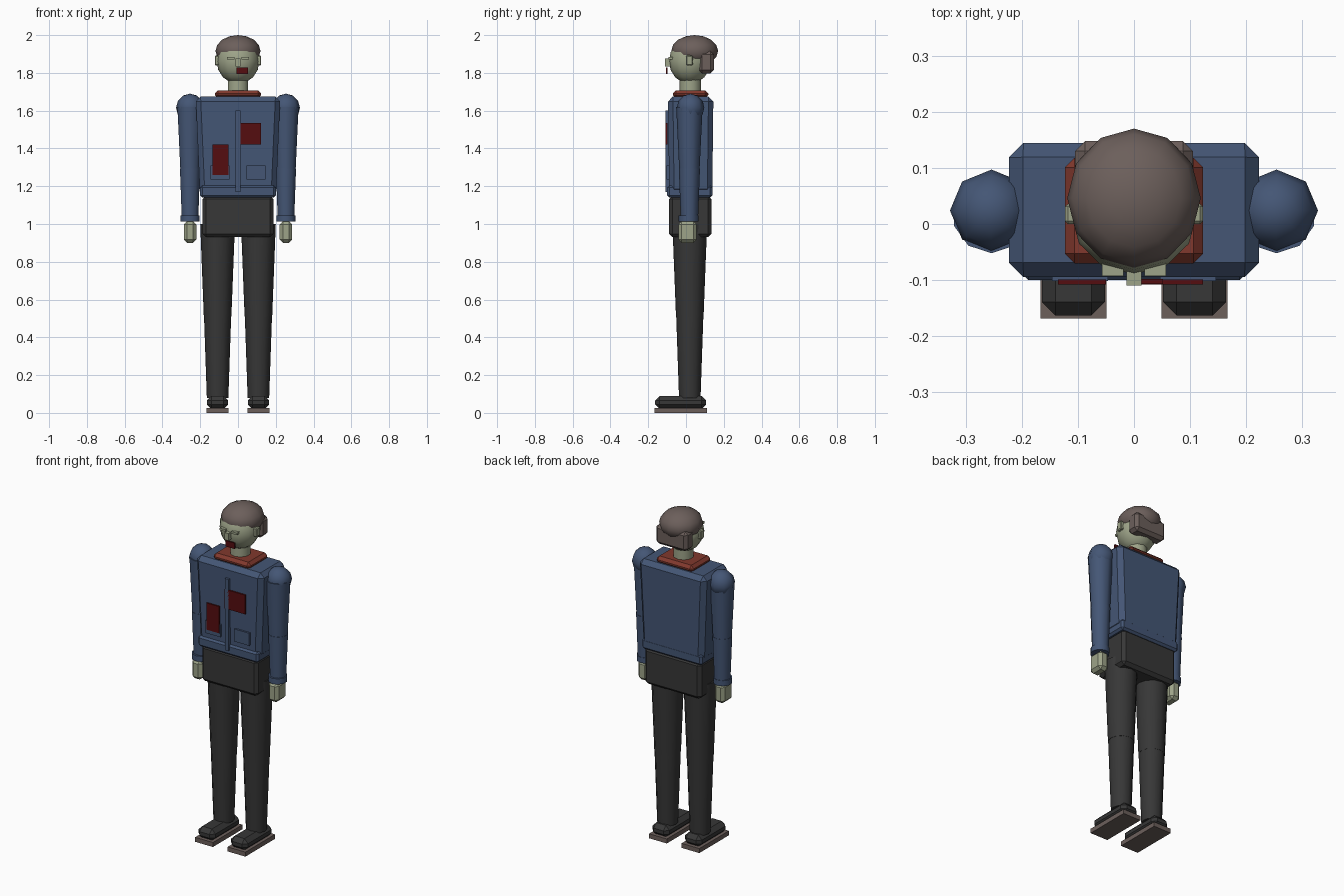
import bpy
import bmesh
from mathutils import Matrix, Vector

old = bpy.data.objects.get("Cube")
if old:
    bpy.data.objects.remove(old, do_unlink=True)


def material(name, rgb):
    m = bpy.data.materials.new(name)
    m.use_nodes = True
    m.diffuse_color = (*rgb, 1)
    bsdf = m.node_tree.nodes["Principled BSDF"]
    bsdf.inputs["Base Color"].default_value = (*rgb, 1)
    bsdf.inputs["Roughness"].default_value = 0.8
    return m


BLUE = material("jacket blue", (0.058, 0.093, 0.178))
DARK = material("trouser charcoal", (0.038, 0.038, 0.038))
SKIN = material("pale green skin", (0.34, 0.37, 0.25))
HAIR = material("brown hair", (0.15, 0.115, 0.105))
COLLAR = material("rust collar", (0.22, 0.04, 0.026))
RED = material("dark red", (0.09, 0.004, 0.005))


def finish(name, bm, mat):
    bmesh.ops.recalc_face_normals(bm, faces=bm.faces)
    mesh = bpy.data.meshes.new(name)
    bm.to_mesh(mesh)
    bm.free()
    mesh.materials.append(mat)
    obj = bpy.data.objects.new(name, mesh)
    bpy.context.collection.objects.link(obj)
    return obj


def box(name, mat, x, y, z, bevel=0.0, foot=1.0):
    """Box between limits; foot scales the lower end for a taper."""
    lim = (x, y, z)
    mid = Vector([(a + b) / 2 for a, b in lim])
    size = Vector([b - a for a, b in lim])
    bm = bmesh.new()
    bmesh.ops.create_cube(bm, size=1)
    for v in bm.verts:
        k = foot if v.co.z < 0 else 1
        v.co = Vector((v.co.x * size.x * k, v.co.y * size.y * (1 + k) / 2,
                       v.co.z * size.z)) + mid
    if bevel:
        bmesh.ops.bevel(bm, geom=bm.edges[:], offset=bevel, segments=1,
                        affect='EDGES')
    return finish(name, bm, mat)


def ball(name, mat, centre, radii, segs, rings):
    bm = bmesh.new()
    bmesh.ops.create_uvsphere(bm, u_segments=segs, v_segments=rings, radius=1)
    for v in bm.verts:
        v.co = Vector(c + r * a for c, r, a in zip(centre, radii, v.co))
    for f in bm.faces:
        f.smooth = True
    return finish(name, bm, mat)


def limb(name, mat, x, y, z0, z1, r0, r1, segs):
    """Upright tapered tube with flat caps."""
    bm = bmesh.new()
    bmesh.ops.create_cone(bm, cap_ends=True, segments=segs, radius1=r0,
                          radius2=r1, depth=z1 - z0,
                          matrix=Matrix.Translation((x, y, (z0 + z1) / 2)))
    for f in bm.faces:
        f.smooth = len(f.verts) == 4
    return finish(name, bm, mat)


def around(c, half):
    return (c - half, c + half)


# Torso
box("jacket", BLUE, (-.224, .224), (-.095, .145), (1.16, 1.675), .026, .9)
box("jacket_hem", BLUE, (-.2, .2), (-.1, .14), (1.14, 1.205), .012)
box("hips", DARK, (-.187, .187), (-.09, .135), (.93, 1.15), .018)
box("collar", COLLAR, (-.123, .123), (-.07, .118), (1.665, 1.708), .017)
box("zip", BLUE, (-.012, .012), (-.108, -.08), (1.17, 1.6))

# Torn patches on the jacket
box("chest_patch", RED, (-.013, .123), (-.108, -.099), (1.42, 1.535))
box("belly_patch", RED, (-.135, -.05), (-.108, -.099), (1.26, 1.42))

# Head
limb("neck", SKIN, 0, .023, 1.69, 1.8, .057, .057, 10)
ball("head", SKIN, (0, .02, 1.862), (.113, .11, .12), 12, 8)
ball("hair_cap", HAIR, (0, .046, 1.916), (.119, .124, .084), 12, 8)
box("back_hair", HAIR, (-.105, .105), (.068, .148), (1.798, 1.915), .018)
box("nose", SKIN, (-.013, .013), (-.11, -.075), (1.833, 1.876))
box("mouth", RED, (-.008, .052), (-.107, -.098), (1.793, 1.828))

# Paired parts
for side, s in (("left", 1), ("right", -1)):
    ax, lx, ay, ly = s * .254, s * .108, .018, .02
    box(side + "_eye", SKIN, around(s * .038, .019), (-.093, -.06), (1.872, 1.885))
    box(side + "_ear", SKIN, around(s * .111, .012), (0, .036), (1.84, 1.892), .005)
    box(side + "_pocket", BLUE, around(s * .096, .05), (-.102, -.085), (1.235, 1.31))

    ball(side + "_shoulder", BLUE, (ax, .024, 1.615), (.074, .073, .075), 8, 6)
    limb(side + "_upper_arm", BLUE, ax, ay, 1.29, 1.62, .054, .07, 10)
    limb(side + "_forearm", BLUE, ax, ay, 1.03, 1.295, .046, .056, 10)
    limb(side + "_cuff", BLUE, ax, ay - .004, 1.012, 1.045, .053, .053, 10)
    box(side + "_hand", SKIN, around(ax, .033), around(.008, .048), (.9, 1.015), .017)

    limb(side + "_thigh", DARK, lx, ly, .51, 1.0, .073, .092, 12)
    limb(side + "_shin", DARK, lx, ly, .08, .515, .057, .072, 12)
    box(side + "_shoe", DARK, around(lx, .056), (-.163, .107), (.02, .09), .024)
    box(side + "_sole", HAIR, around(lx, .059), (-.168, .112), (0, .027))
